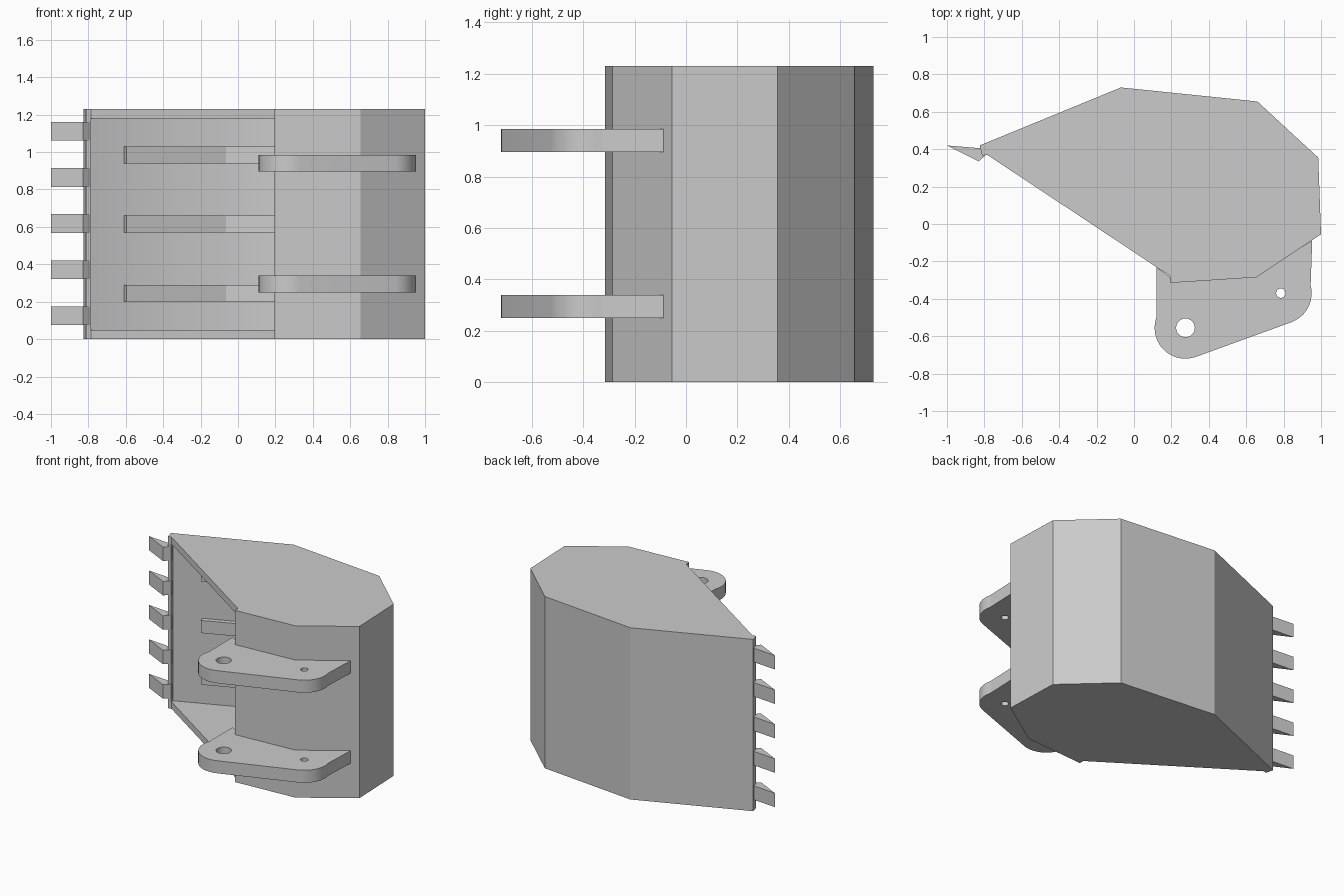
import bpy
import bmesh
from math import cos, sin, radians

cube = bpy.data.objects.get("Cube")
if cube:
    bpy.data.objects.remove(cube)

steel = bpy.data.materials.new("light_grey_steel")
steel.use_nodes = True
grey = (0.6, 0.6, 0.6, 1)
steel.diffuse_color = grey
steel.node_tree.nodes["Principled BSDF"].inputs["Base Color"].default_value = grey


def prism(name, outline, z0, z1, smooth_sides=0):
    """Extrude an xy outline from z0 to z1; the first few sides may be smooth."""
    bm = bmesh.new()
    low = [bm.verts.new((x, y, z0)) for x, y in outline]
    high = [bm.verts.new((x, y, z1)) for x, y in outline]
    bm.faces.new(low)
    bm.faces.new(high)
    n = len(outline)
    for i in range(n):
        j = (i + 1) % n
        face = bm.faces.new((low[i], low[j], high[j], high[i]))
        face.smooth = i < smooth_sides
    bmesh.ops.recalc_face_normals(bm, faces=bm.faces)
    mesh = bpy.data.meshes.new(name)
    bm.to_mesh(mesh)
    bm.free()
    mesh.materials.append(steel)
    ob = bpy.data.objects.new(name, mesh)
    bpy.context.collection.objects.link(ob)
    return ob


def cut(target, cutter):
    """Subtract the cutter, bake the result and drop the cutter."""
    mod = target.modifiers.new("cut", 'BOOLEAN')
    mod.operation = 'DIFFERENCE'
    mod.solver = 'EXACT'
    mod.object = cutter
    bpy.context.view_layer.update()
    graph = bpy.context.evaluated_depsgraph_get()
    mesh = bpy.data.meshes.new_from_object(target.evaluated_get(graph))
    target.modifiers.clear()
    target.data = mesh
    bpy.data.objects.remove(cutter)


def arc(cx, cy, r, a0, a1, n):
    return [(cx + r * cos(radians(a0 + (a1 - a0) * i / n)),
             cy + r * sin(radians(a0 + (a1 - a0) * i / n))) for i in range(n + 1)]


HEIGHT = 1.23
SIDE = 0.05

# Bucket shell: solid profile hollowed out through the mouth
outer = [(-0.825, 0.42), (-0.07, 0.73), (0.66, 0.655), (0.985, 0.355), (1.0, -0.055),
         (0.655, -0.285), (0.195, -0.315), (0.195, -0.28), (-0.785, 0.37), (-0.812, 0.365)]
inner = [(-0.788, 0.39), (-0.07, 0.69), (0.643, 0.617), (0.945, 0.338), (0.96, -0.035),
         (0.643, -0.247), (0.195, -0.278)]
shell = prism("bucket_shell", outer, 0, HEIGHT)
cavity = prism("cavity_cutter", inner + [(0.15, -0.45), (-0.788, 0.1)],
               SIDE, HEIGHT - SIDE, smooth_sides=len(inner) - 1)
cut(shell, cavity)

# Wear strips along the inside of the back wall
strip = [(-0.61, 0.47), (-0.07, 0.695), (0.645, 0.622), (0.947, 0.34), (0.962, -0.03),
         (0.93, -0.03), (0.913, 0.325), (0.63, 0.586), (-0.065, 0.658), (-0.597, 0.432)]
for i in range(3):
    z = 0.245 + 0.37 * i
    prism(f"wear_strip_{i + 1}", strip, z - 0.045, z + 0.045)

# Teeth along the cutting lip
tooth = [(-1.0, 0.42), (-0.82, 0.405), (-0.785, 0.375), (-0.83, 0.335)]
for i in range(5):
    z = 0.125 + 0.2465 * i
    prism(f"tooth_{i + 1}", tooth, z - 0.05, z + 0.05)

# Mounting ears with two pin holes each
ear = ([(0.12, -0.232), (0.12, -0.48)]
       + arc(0.275, -0.555, 0.165, 160, 290, 14)
       + arc(0.785, -0.37, 0.165, 290, 375, 9)
       + [(0.945, -0.31), (0.953, -0.088), (0.655, -0.28), (0.2, -0.305), (0.19, -0.28)])
for name, z in (("lower", 0.25), ("upper", 0.895)):
    plate = prism(f"{name}_mounting_ear", ear, z, z + 0.09)
    for x, y, r in ((0.275, -0.555, 0.05), (0.785, -0.37, 0.025)):
        hole = prism("hole_cutter", arc(x, y, r, 0, 345, 23), z - 0.1, z + 0.2)
        cut(plate, hole)
    bpy.ops.object.select_all(action='DESELECT')
    plate.select_set(True)
    bpy.context.view_layer.objects.active = plate
    bpy.ops.object.shade_smooth_by_angle(angle=radians(25))
